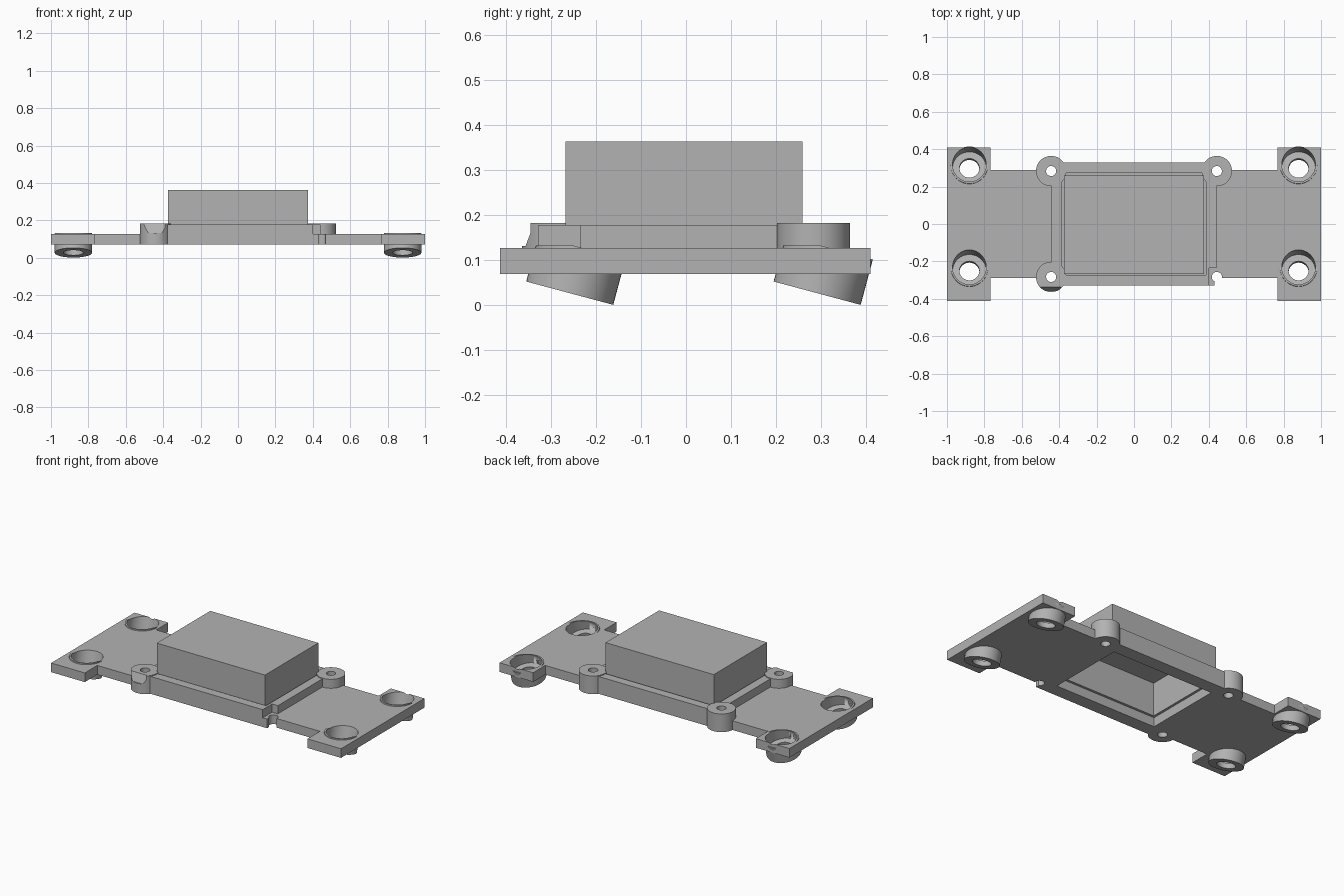
import bpy
from math import radians, sin, cos
from mathutils import Vector

cube = bpy.data.objects.get("Cube")
if cube:
    bpy.data.objects.remove(cube, do_unlink=True)

grey = bpy.data.materials.new("plain grey")
grey.use_nodes = True
grey.diffuse_color = (0.45, 0.45, 0.45, 1)
grey.node_tree.nodes["Principled BSDF"].inputs["Base Color"].default_value = grey.diffuse_color


def finish(name):
    obj = bpy.context.object
    obj.name = obj.data.name = name
    obj.data.materials.append(grey)
    return obj


def box(name, x0, x1, y0, y1, z0, z1):
    bpy.ops.mesh.primitive_cube_add(size=1, location=((x0 + x1) / 2, (y0 + y1) / 2, (z0 + z1) / 2))
    obj = finish(name)
    obj.scale = (x1 - x0, y1 - y0, z1 - z0)
    return obj


def slab(name, hx, hy, z0, z1):
    return box(name, -hx, hx, -hy, hy, z0, z1)


def cylinder(name, centre, radius, height, tilt=0.0):
    bpy.ops.mesh.primitive_cylinder_add(vertices=48, radius=radius, depth=height,
                                        location=centre, rotation=(-tilt, 0, 0))
    return finish(name)


def combine(obj, tools, operation):
    for tool in tools:
        mod = obj.modifiers.new("combine", "BOOLEAN")
        mod.operation, mod.solver, mod.object = operation, "EXACT", tool
    bpy.context.view_layer.update()
    graph = bpy.context.evaluated_depsgraph_get()
    mesh = bpy.data.meshes.new_from_object(obj.evaluated_get(graph))
    obj.modifiers.clear()
    obj.data = mesh
    mesh.name = obj.name


def discard(tools):
    for tool in tools:
        bpy.data.objects.remove(tool, do_unlink=True)


BOTTOM, DECK, RIM = 0.07, 0.127, 0.178
BOSS_X, BOSS_Y = 0.443, 0.283

# Raised frame, with its damaged front corner and the groove round the cover
frame = slab("raised_frame", 0.44, 0.328, BOTTOM, RIM)
cuts = [box("corner_cut", 0.40, 0.6, -0.5, -0.235, DECK, 0.3),
        box("corner_trim", 0.43, 0.6, -0.5, -0.29, 0, 0.3),
        slab("groove_cut", 0.385, 0.274, RIM - 0.012, 0.3)]
combine(frame, cuts, "DIFFERENCE")
discard(cuts)

# Screw bosses: three full height, the front one sliced at a slant
bosses = []
for x, y in ((-1, -1), (-1, 1), (1, 1)):
    bosses.append(cylinder("boss", (x * BOSS_X, y * BOSS_Y, (BOTTOM + 0.183) / 2), 0.081, 0.183 - BOTTOM))
slice_cut = box("slice_cut", -0.6, -0.391, -0.6, -0.346, DECK + 0.005, 0.3)
slice_cut.rotation_euler.x = 0
for v in slice_cut.data.vertices:
    if v.co.y > 0:
        top = v.co.z > 0
        v.co.y += (0.055 if top else -0.010) / 0.254
combine(bosses[0], [slice_cut], "DIFFERENCE")
discard([slice_cut])

# Base plate with wide end tabs
plate = slab("base_plate", 1, 0.29, BOTTOM, DECK)
parts = [box("end_tab", *ends, -0.413, 0.409, BOTTOM, DECK) for ends in ((-1, -0.768), (0.768, 1))]
parts += [frame] + bosses
combine(plate, parts, "UNION")
discard(parts)

# Tilted foot cups with a deep seat and a through hole
TILT = radians(15)
AXIS = Vector((0, sin(TILT), cos(TILT)))
cups, seats = [], []
for x in (-0.88, 0.88):
    for y in (-0.258, 0.291):
        foot = Vector((x, y, 0.027))
        cup = cylinder("foot_cup", foot + AXIS * 0.052, 0.1, 0.104, TILT)
        seat = cylinder("seat_cut", foot + AXIS * 0.23, 0.09, 0.4, TILT)
        hole = cylinder("hole_cut", foot, 0.053, 0.4, TILT)
        trim = box("trim_cut", x - 0.3, x + 0.3, y - 0.3, y + 0.3, 0.133, 0.4)
        combine(cup, [seat, hole, trim], "DIFFERENCE")
        discard([hole, trim])
        cups.append(cup)
        seats.append(seat)

# Openings through the base: foot seats, screw holes, cover cavity
cuts = seats + [slab("opening_cut", 0.35, 0.245, 0, 0.3)]
for x in (-1, 1):
    for y in (-1, 1):
        cuts.append(cylinder("screw_cut", (x * BOSS_X, y * BOSS_Y, 0.1), 0.027, 0.4))
combine(plate, cuts, "DIFFERENCE")
discard(cuts)

# Hollow cover block
cover = box("cover_block", -0.373, 0.373, -0.267, 0.259, DECK, 0.363)
cavity = slab("cavity_cut", 0.335, 0.23, 0, 0.335)
combine(cover, [cavity], "DIFFERENCE")
discard([cavity])

for obj in [plate, cover] + cups:
    bpy.ops.object.select_all(action="DESELECT")
    obj.select_set(True)
    bpy.context.view_layer.objects.active = obj
    bpy.ops.object.shade_smooth_by_angle(angle=radians(30))
